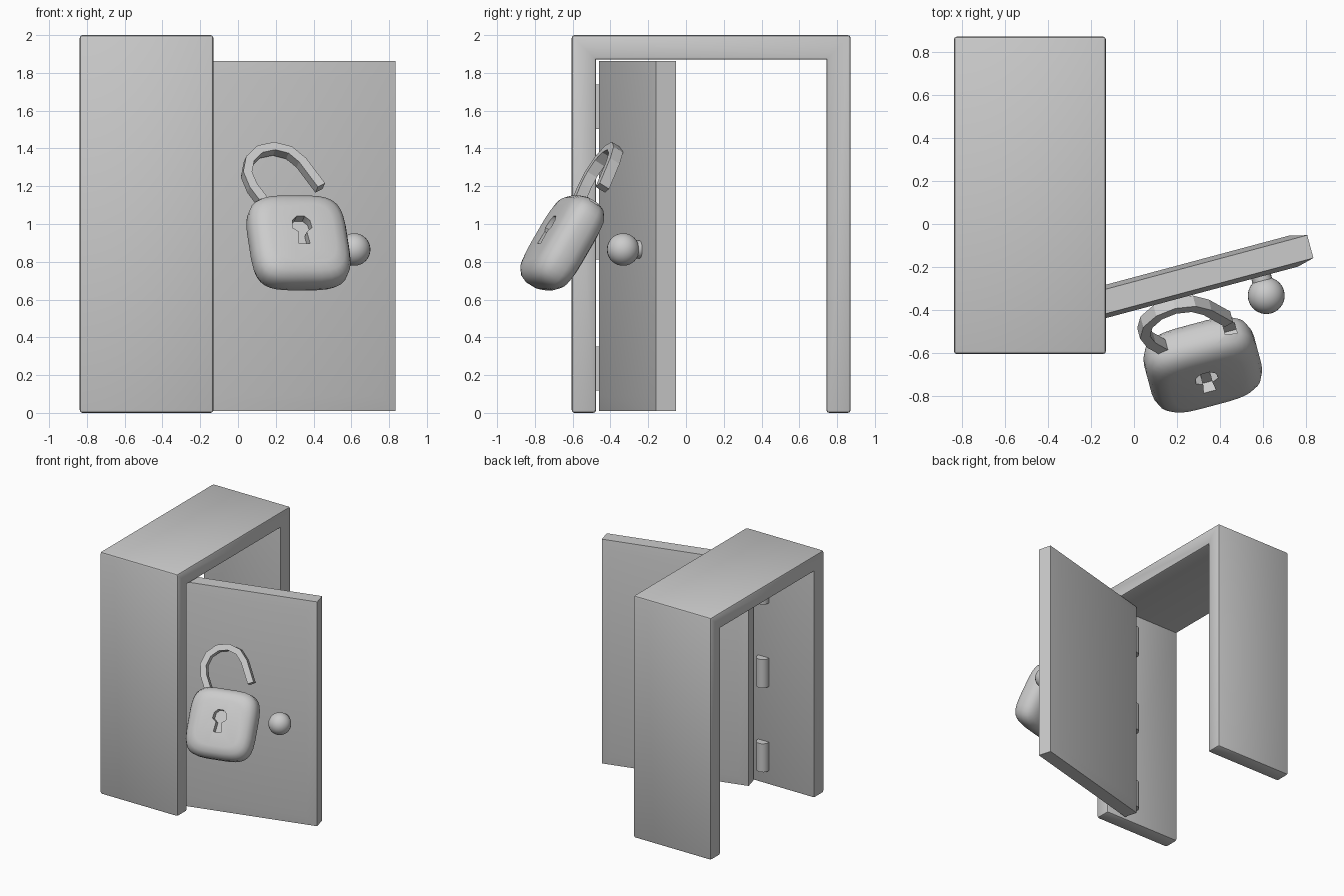
import bpy, bmesh
from math import radians, cos, sin, pi
from mathutils import Matrix, Vector

if "Cube" in bpy.data.objects:
    bpy.data.objects.remove(bpy.data.objects["Cube"])


def finish(name, bm, matrix=Matrix(), smooth=None):
    bmesh.ops.recalc_face_normals(bm, faces=bm.faces)
    me = bpy.data.meshes.new(name)
    bm.to_mesh(me)
    bm.free()
    ob = bpy.data.objects.new(name, me)
    bpy.context.collection.objects.link(ob)
    ob.matrix_world = matrix
    bpy.ops.object.select_all(action='DESELECT')
    ob.select_set(True)
    bpy.context.view_layer.objects.active = ob
    if smooth:
        bpy.ops.object.shade_smooth_by_angle(angle=radians(smooth))
    return ob


def loft(rings):
    """Skin between closed rings of points and cap both ends."""
    bm = bmesh.new()
    vs = [[bm.verts.new(p) for p in r] for r in rings]
    n = len(vs[0])
    for a, b in zip(vs, vs[1:]):
        for i in range(n):
            bm.faces.new((a[i], a[(i + 1) % n], b[(i + 1) % n], b[i]))
    bm.faces.new(vs[0])
    bm.faces.new(vs[-1])
    return bm


def prism_x(pts, x0, x1):
    return loft([[(x, y, z) for y, z in pts] for x in (x0, x1)])


def cut(target, cutter):
    cutter.hide_render = True
    mod = target.modifiers.new("cut", 'BOOLEAN')
    mod.object, mod.operation, mod.solver = cutter, 'DIFFERENCE', 'EXACT'
    bpy.context.view_layer.update()
    bpy.context.view_layer.objects.active = target
    bpy.ops.object.modifier_apply(modifier=mod.name)
    bpy.data.objects.remove(cutter)


# Door frame: inverted U extruded along x
profile = [(-.605, 0), (-.605, 2), (.872, 2), (.872, 0),
           (.743, 0), (.743, 1.87), (-.476, 1.87), (-.476, 0)]
bm = prism_x(profile, -.838, -.13)
bmesh.ops.recalc_face_normals(bm, faces=bm.faces)
outer = [e for e in bm.edges if e.is_convex]
bmesh.ops.bevel(bm, geom=outer, offset=.015, segments=2, profile=.5, affect='EDGES')
finish("door_frame", bm, smooth=40)

# Door leaf: slab with shallow tapered borders on both faces
door_m = Matrix.Translation((-.31, -.408, 0)) @ Matrix.Rotation(radians(15), 4, 'Z')
W, Z0, Z1 = 1.17, .01, 1.862


def door_ring(y, inset):
    return [(inset, y, Z0 + inset), (W - inset, y, Z0 + inset),
            (W - inset, y, Z1 - inset), (inset, y, Z1 - inset)]


finish("door", loft([door_ring(-.075, .08), door_ring(-.055, 0),
                     door_ring(.055, 0), door_ring(.075, .08)]), door_m, 30)

# Hinge barrels
for i, z in enumerate((.235, .93, 1.62)):
    bm = bmesh.new()
    bmesh.ops.create_cone(bm, cap_ends=True, segments=16, radius1=.05, radius2=.05, depth=.235)
    finish(f"hinge_{i + 1}", bm, Matrix.Translation((-.376, -.466, z)), 40)

# Door knob and its stem
knob_m = door_m @ Matrix.Translation((.913, 0, .865))
bm = bmesh.new()
bmesh.ops.create_uvsphere(bm, u_segments=24, v_segments=16, radius=.086)
finish("knob", bm, knob_m @ Matrix.Translation((0, -.167, 0)), 60)
bm = bmesh.new()
bmesh.ops.create_cone(bm, cap_ends=True, segments=20, radius1=.047, radius2=.047, depth=.11)
finish("knob_stem", bm, knob_m @ Matrix.Translation((0, -.11, 0)) @ Matrix.Rotation(pi / 2, 4, 'X'), 40)

# Padlock body: rounded-square pillow
lock_m = (Matrix.Translation((.32, -.655, .90)) @ Matrix.Rotation(radians(15), 4, 'Z')
          @ Matrix.Rotation(radians(-31), 4, 'X'))


def pillow_ring(y, s, n=32):
    ring = []
    for i in range(n):
        c, d = cos(2 * pi * (i + .5) / n), sin(2 * pi * (i + .5) / n)
        ring.append(Vector((.265 * s * abs(c) ** .5 * (1 if c > 0 else -1), y,
                            .267 * s * abs(d) ** .5 * (1 if d > 0 else -1))))
    return ring


side = [(.108, .66), (.094, .84), (.066, .95), (.03, 1)]
rings = [pillow_ring(-y, s) for y, s in side] + [pillow_ring(y, s) for y, s in reversed(side)]
body = finish("padlock_body", loft(rings), lock_m)

# Keyhole recess
hole = [(-.03, -.07), (.03, -.07), (.022, .005), (.054, .03), (.048, .075),
        (.022, .1), (-.022, .1), (-.048, .075), (-.054, .03), (-.022, .005)]
key = loft([[(x, y, z) for x, z in hole] for y in (-.2, -.055)])
cut(body, finish("keyhole_cutter", key, lock_m))

# Socket for the free shackle leg
bm = bmesh.new()
bmesh.ops.create_cube(bm, size=1, matrix=Matrix.Translation((.165, 0, .26)) @ Matrix.Diagonal((.055, .062, .16, 1)))
cut(body, finish("socket_cutter", bm, lock_m))
bpy.ops.object.select_all(action='DESELECT')
body.select_set(True)
bpy.context.view_layer.objects.active = body
bpy.ops.object.shade_smooth_by_angle(angle=radians(40))

# Shackle: square bar swept along a U, swung open about its left foot
R, H, SEG = .165, .09, 6
path = [(Vector((0, 0, -.06)), 0)]
for i in range(SEG + 1):
    a = pi * i / SEG
    path.append((Vector((R - R * cos(a), 0, H + R * sin(a))), a))
path.append((Vector((2 * R, 0, -.085)), pi))
rings = []
for p, a in path:
    side_dir = Vector((-cos(a), 0, sin(a)))
    rings.append([p + side_dir * u * .024 + Vector((0, v * .03, 0))
                  for u, v in ((-1, -1), (1, -1), (1, 1), (-1, 1))])
finish("shackle", loft(rings), lock_m @ Matrix.Translation((-.165, 0, .26))
       @ Matrix.Rotation(radians(-28), 4, 'Y'))
